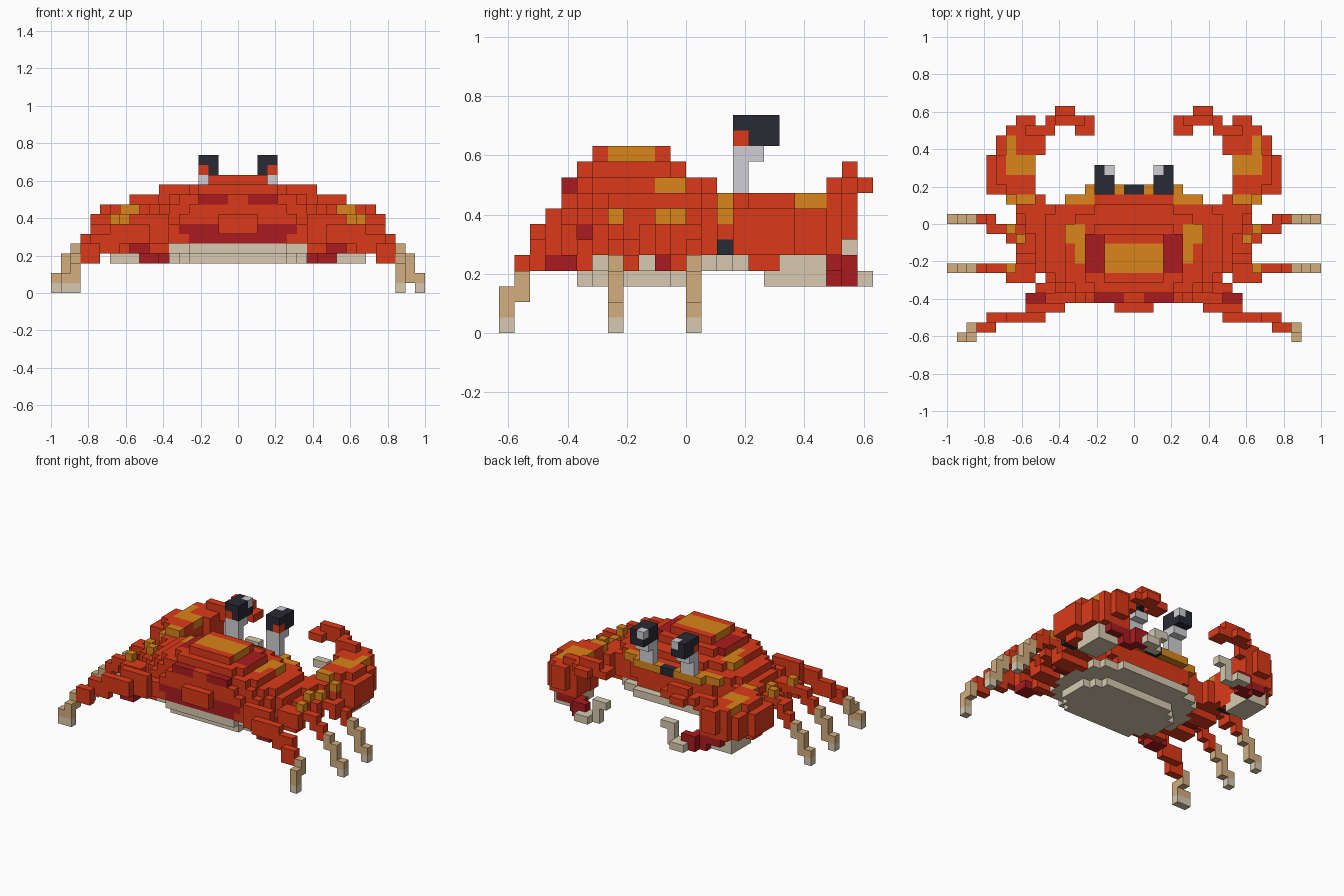
import bpy
import bmesh
from mathutils import Vector

if "Cube" in bpy.data.objects:
    bpy.data.objects.remove(bpy.data.objects["Cube"], do_unlink=True)

UNIT = 2 / 38  # edge length of one block
PALETTE = {
    "shell_red": (0.71, 0.042, 0.01),
    "dark_red": (0.4, 0.011, 0.014),
    "orange": (0.7, 0.235, 0.01),
    "eye_black": (0.022, 0.023, 0.034),
    "stalk_grey": (0.63, 0.63, 0.66),
    "bone": (0.69, 0.59, 0.44),
    "tan": (0.65, 0.42, 0.21),
}
RED, DARK, ORANGE, BLACK, GREY, BONE, TAN = PALETTE
materials = []
for label, rgb in PALETTE.items():
    mat = bpy.data.materials.new(label)
    mat.use_nodes = True
    mat.diffuse_color = (*rgb, 1)
    mat.node_tree.nodes["Principled BSDF"].inputs["Base Color"].default_value = (*rgb, 1)
    materials.append(mat)
SLOT = {label: n for n, label in enumerate(PALETTE)}

parts = {}


def put(part, colour, i, j, k):
    parts.setdefault(part, {})[(i, j, k)] = colour


def block(part, colour, xs, ys, zs):
    """Fill an inclusive range of blocks on the left and mirror it to the right."""
    for i in range(xs[0], xs[-1] + 1):
        for j in range(ys[0], ys[-1] + 1):
            for k in range(zs[0], zs[-1] + 1):
                put("left_" + part, colour, i, j, k)
                put("right_" + part, colour, -1 - i, j, k)


def shell_colour(i, j, k):
    x = i if i >= 0 else -1 - i
    if k <= 4:
        return BONE
    if k in (5, 6) and j <= -7:
        return DARK
    if k == 9 and j == -8 and x >= 1:
        return DARK
    if k == 10 and x >= 3 and -5 <= j <= -2:
        return DARK
    if k == 11 and -5 <= j <= -3:
        return ORANGE
    if k == 9 and x >= 5 and (-2 if x > 5 else -4) <= j <= -1:
        return ORANGE
    if k == 8 and j == 3:
        return BLACK if x < 1 else ORANGE
    if k == 8 and j == 2 and x >= 4:
        return ORANGE
    return RED


# Body: stacked rounded layers given as height, half width, back, front
LAYERS = ((3, 7, -7, 1), (4, 8.5, -8, 4), (5, 9, -8, 3), (6, 10, -8, 3), (7, 10, -8, 3),
          (8, 8.7, -8, 4), (9, 7, -8, 2), (10, 5.2, -7, 0), (11, 3.3, -6, -1))
for k, width, back, front in LAYERS:
    mid, half = (back + front) / 2, (front - back) / 2
    for i in range(-10, 10):
        for j in range(back, front):
            if abs((i + .5) / width) ** 2.4 + abs((j + .5 - mid) / half) ** 2.4 <= 1.1:
                put("body", shell_colour(i, j, k), i, j, k)
for i in range(-2, 2):
    for k in (6, 7):
        put("body", RED, i, -9, k)

# Eyes on stalks
block("eye_stalk", GREY, (2, 3), (3,), (9, 11))
block("eye_stalk", GREY, (2, 3), (4,), (11,))
block("eye", BLACK, (2, 3), (3, 5), (12, 13))
block("eye", RED, (3,), (3,), (12,))
block("eye", GREY, (2,), (5,), (13,))

# Arms
block("arm", RED, (7, 11), (1,), (5, 7))
block("arm", RED, (7, 10), (-1, 0), (5, 7))
block("arm", RED, (9, 12), (2,), (5, 7))
block("arm", ORANGE, (10, 11), (2,), (7, 8))
block("arm", ORANGE, (12,), (2,), (7,))
block("arm", BLACK, (11, 12), (2,), (5,))

# Claw palms
block("claw", RED, (10, 13), (3,), (5, 7))
block("claw", RED, (10, 13), (4, 5), (4, 7))
block("claw", RED, (10, 13), (6, 8), (5, 7))
block("claw", RED, (14,), (3, 6), (5, 7))
block("claw", RED, (10, 12), (3, 8), (8,))
block("claw", RED, (13,), (4, 6), (8,))
block("claw", RED, (9,), (7, 8), (5, 8))
block("claw", RED, (9, 12), (9,), (5, 8))
block("claw", RED, (10, 11), (10,), (6, 8))
block("claw", ORANGE, (10, 12), (5, 6), (8,))
block("claw", ORANGE, (12,), (7, 8), (8,))
block("claw", BONE, (10, 12), (5, 8), (3,))
block("claw", BONE, (10, 12), (6, 8), (4,))

# Upper pincers
block("upper_pincer", RED, (8, 10), (9,), (8, 9))
block("upper_pincer", RED, (5, 8), (10,), (9,))
block("upper_pincer", RED, (5, 7), (10,), (10,))
block("upper_pincer", RED, (6, 7), (11,), (9,))
block("upper_pincer", RED, (4, 5), (9, 10), (9,))

# Lower pincers
block("lower_pincer", DARK, (8, 9), (9,), (3,))
block("lower_pincer", DARK, (8, 11), (9,), (4,))
block("lower_pincer", DARK, (7, 8), (10,), (3, 4))
block("lower_pincer", BONE, (6, 7), (11,), (3,))
block("lower_pincer", BONE, (5, 6), (10,), (3,))
block("lower_pincer", BONE, (5,), (10,), (4, 5))
block("lower_pincer", BONE, (4,), (10,), (5,))


# Front and middle legs share the same arched shape
def side_leg(part, foot, knee, bulge):
    block(part, RED, (8, 11), (knee, knee + 1), (4,))
    block(part, RED, (8, 11), (knee,), (5, 6))
    block(part, RED, (10, 12), (bulge,), (5, 6))
    block(part, ORANGE, (12,), (knee,), (7,))
    block(part, RED, (11, 13), (knee,), (6,))
    block(part, RED, (14,), (min(knee, foot), max(knee, foot)), (5, 6))
    block(part, RED, (15,), (foot,), (4, 5))
    block(part, TAN, (16,), (foot,), (3, 4))
    block(part, TAN, (17,), (foot,), (1, 3))
    block(part, TAN, (18,), (foot,), (0, 1))
    block(part, BONE, (18,), (foot,), (0,))


side_leg("front_leg", 0, -1, -2)
block("front_leg", DARK, (8, 10), (-2,), (4,))
block("front_leg", ORANGE, (11,), (-2,), (7,))
side_leg("middle_leg", -5, -5, -6)
block("middle_leg", RED, (9, 11), (-3,), (5, 6))

# Rear legs
block("rear_leg", RED, (7, 9), (-7,), (4, 5))
block("rear_leg", RED, (5, 8), (-8,), (5, 6))
block("rear_leg", DARK, (9, 10), (-9, -8), (4,))
block("rear_leg", RED, (7, 10), (-9,), (5, 7))
block("rear_leg", RED, (9, 12), (-10,), (5, 6))
block("rear_leg", RED, (12, 14), (-10,), (4, 5))
block("rear_leg", RED, (14, 15), (-11,), (3, 4))
block("rear_leg", TAN, (16,), (-11,), (2, 3))
block("rear_leg", TAN, (16,), (-12,), (0, 2))
block("rear_leg", BONE, (16,), (-12,), (0,))
for k in (0, 1):
    put("right_rear_leg", TAN if k else BONE, -18, -12, k)

# Turn each part into a mesh of its exposed block sides
filled = {cell for cells in parts.values() for cell in cells}
for name, cells in parts.items():
    bm = bmesh.new()
    for cell, colour in cells.items():
        centre = Vector(cell) + Vector((.5, .5, .5))
        for axis in range(3):
            for sign in (-1, 1):
                normal = Vector((0, 0, 0))
                normal[axis] = sign
                if tuple(int(c) for c in Vector(cell) + normal) in filled:
                    continue
                u = Vector((0, 0, 0))
                u[(axis + 1) % 3] = .5
                v = normal.cross(u)
                middle = centre + normal * .5
                corners = (middle - u - v, middle + u - v, middle + u + v, middle - u + v)
                face = bm.faces.new([bm.verts.new(c * UNIT) for c in corners])
                # The dark shell patches stay red on their outer sides
                red_side = colour == DARK and cell[-1] == 10 and axis == 0
                face.material_index = SLOT[RED if red_side else colour]
    bmesh.ops.remove_doubles(bm, verts=bm.verts, dist=UNIT / 100)
    mesh = bpy.data.meshes.new(name)
    bm.to_mesh(mesh)
    bm.free()
    for mat in materials:
        mesh.materials.append(mat)
    bpy.context.collection.objects.link(bpy.data.objects.new(name, mesh))
